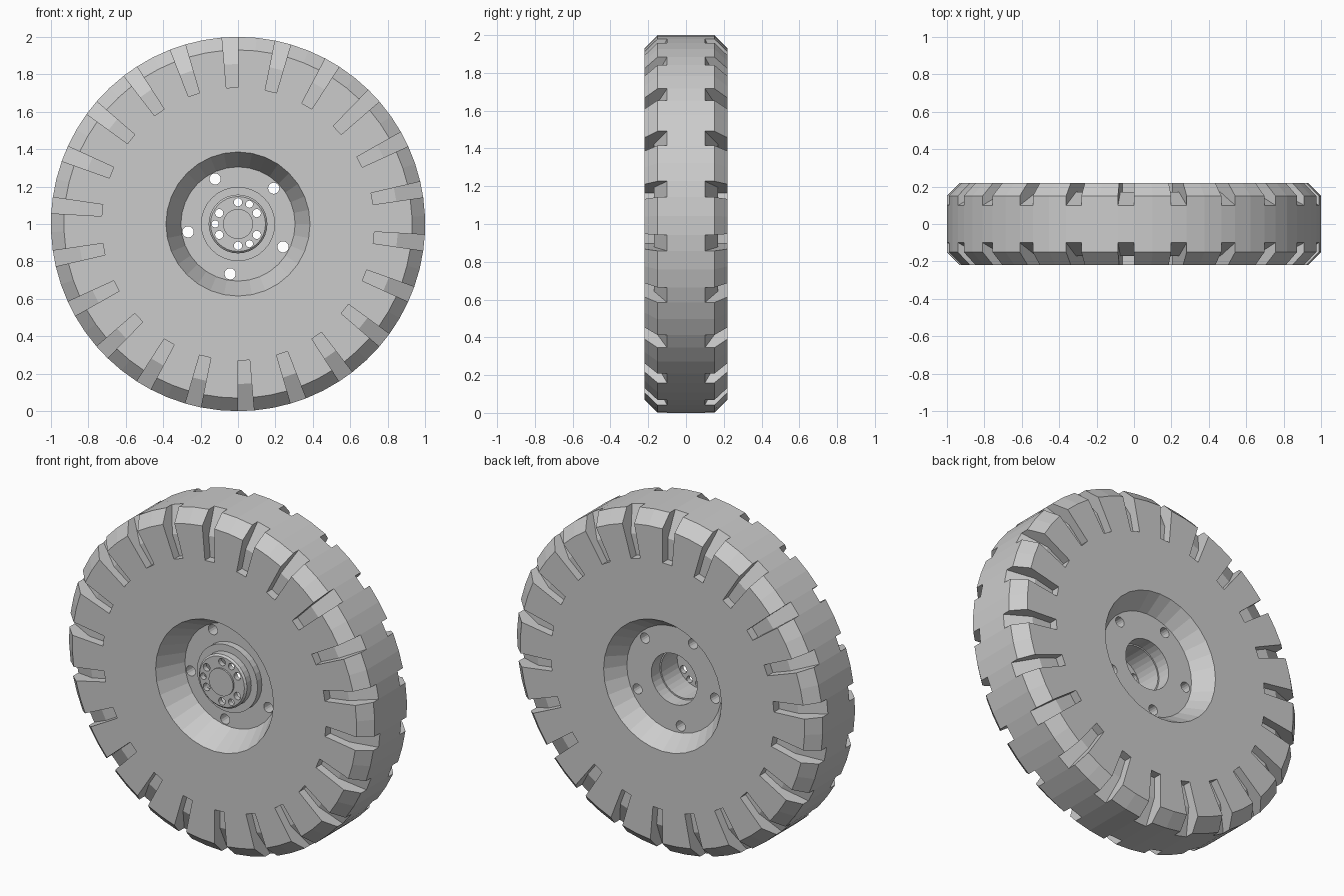
import bpy, bmesh
from math import sin, cos, radians
from mathutils import Matrix

cube = bpy.data.objects.get("Cube")
if cube:
    bpy.data.objects.remove(cube, do_unlink=True)

CENTRE_Z = 1.0
LUGS = 22
LUG_STEP = 360 / LUGS
SLOT_HALF = 2.45           # half the angle of one tread slot
SLOT_START = -2.45         # clockwise from the top

grey = bpy.data.materials.new("plain grey")
grey.use_nodes = True
colour = (0.6, 0.6, 0.6, 1)
grey.diffuse_color = colour
grey.node_tree.nodes["Principled BSDF"].inputs["Base Color"].default_value = colour


def point(r, y, deg):
    a = radians(deg)
    return (r * sin(a), y, CENTRE_Z + r * cos(a))


def strip(bm, profile, a, b):
    """Faces along a profile, swept from angle a to angle b."""
    for (r0, y0), (r1, y1) in zip(profile, profile[1:]):
        corners = [point(r0, y0, a), point(r1, y1, a)]
        corners += [point(r1, y1, b)] if r1 else []
        corners += [point(r0, y0, b)] if r0 else []
        bm.faces.new([bm.verts.new(c) for c in corners])


def make_object(name, bm):
    mesh = bpy.data.meshes.new(name)
    bm.to_mesh(mesh)
    bm.free()
    mesh.materials.append(grey)
    obj = bpy.data.objects.new(name, mesh)
    bpy.context.collection.objects.link(obj)
    return obj


# Half profiles of the tyre: solid lug and cut slot
lug = [(0.73, 0.22), (0.93, 0.22), (1.0, 0.15), (1.0, 0.10)]
slot = [(0.73, 0.22), (0.73, 0.17), (0.855, 0.17), (1.0, 0.10)]
bm = bmesh.new()
for i in range(LUGS):
    mid = SLOT_START + i * LUG_STEP
    a, b, c = mid - SLOT_HALF, mid + SLOT_HALF, mid + LUG_STEP - SLOT_HALF
    half = (b + c) / 2
    for side in (-1, 1):
        lug_side = [(r, y * side) for r, y in lug]
        slot_side = [(r, y * side) for r, y in slot]
        strip(bm, slot_side, a, b)
        strip(bm, lug_side, b, half)
        strip(bm, lug_side, half, c)
        for wall in (a, b):
            outline = lug_side + slot_side[:0:-1][1:]
            bm.faces.new([bm.verts.new(point(r, y, wall)) for r, y in outline])
    # Tread band across the middle
    for start, end in ((a, b), (b, half), (half, c)):
        strip(bm, [(1.0, -0.10), (1.0, 0.10)], start, end)

# Rim recesses, hub boss, cap and rear bore
front = [(0.385, -0.22), (0.305, -0.06), (0.198, -0.06), (0.198, -0.10),
         (0.157, -0.10), (0.157, -0.14), (0.147, -0.15), (0.08, -0.15),
         (0.08, -0.16), (0, -0.16)]
back = [(0.385, 0.22), (0.31, 0.11), (0.15, 0.11), (0.15, 0.03),
        (0.142, 0.03), (0.142, -0.12), (0, -0.12)]
SEGMENTS = 32
for i in range(SEGMENTS):
    for profile in (front, back):
        strip(bm, profile, i * 360 / SEGMENTS, (i + 1) * 360 / SEGMENTS)
bmesh.ops.remove_doubles(bm, verts=bm.verts, dist=0.0005)

# Flat sidewalls between the rim and the tread
for side in (-1, 1):
    border = [e for e in bm.edges if e.is_boundary
              and all(v.co.y * side > 0.2 for v in e.verts)]
    bmesh.ops.triangle_fill(bm, edges=border, use_beauty=True, normal=(0, side, 0))
sidewall = [f for f in bm.faces if abs(f.normal.y) > 0.99]
bmesh.ops.recalc_face_normals(bm, faces=bm.faces)
bmesh.ops.dissolve_limit(bm, angle_limit=0.001, verts=[],
                         edges=[e for e in bm.edges if all(
                             abs(abs(v.co.y) - 0.22) < 0.001 for v in e.verts)])
wheel = make_object("wheel", bm)


# Bolt holes: five in the rim disc, nine in the hub cap
def add_holes(bm, count, ring, radius, first):
    for i in range(count):
        x, y, z = point(ring, 0, first + i * 360 / count)
        matrix = Matrix.Translation((x, y, z)) @ Matrix.Rotation(radians(90), 4, "X")
        bmesh.ops.create_cone(bm, cap_ends=True, segments=16, radius1=radius,
                              radius2=radius, depth=0.6, matrix=matrix)


bm = bmesh.new()
add_holes(bm, 5, 0.27, 0.03, -27)
add_holes(bm, 6, 0.116, 0.022, 0)
add_holes(bm, 3, 0.122, 0.019, 30)
cutter = make_object("hole_cutter", bm)
cutter.hide_render = True

holes = wheel.modifiers.new("bolt_holes", "BOOLEAN")
holes.operation = "DIFFERENCE"
holes.solver = "EXACT"
holes.object = cutter
bpy.context.view_layer.objects.active = wheel
bpy.ops.object.modifier_apply(modifier=holes.name)
bpy.data.objects.remove(cutter, do_unlink=True)
